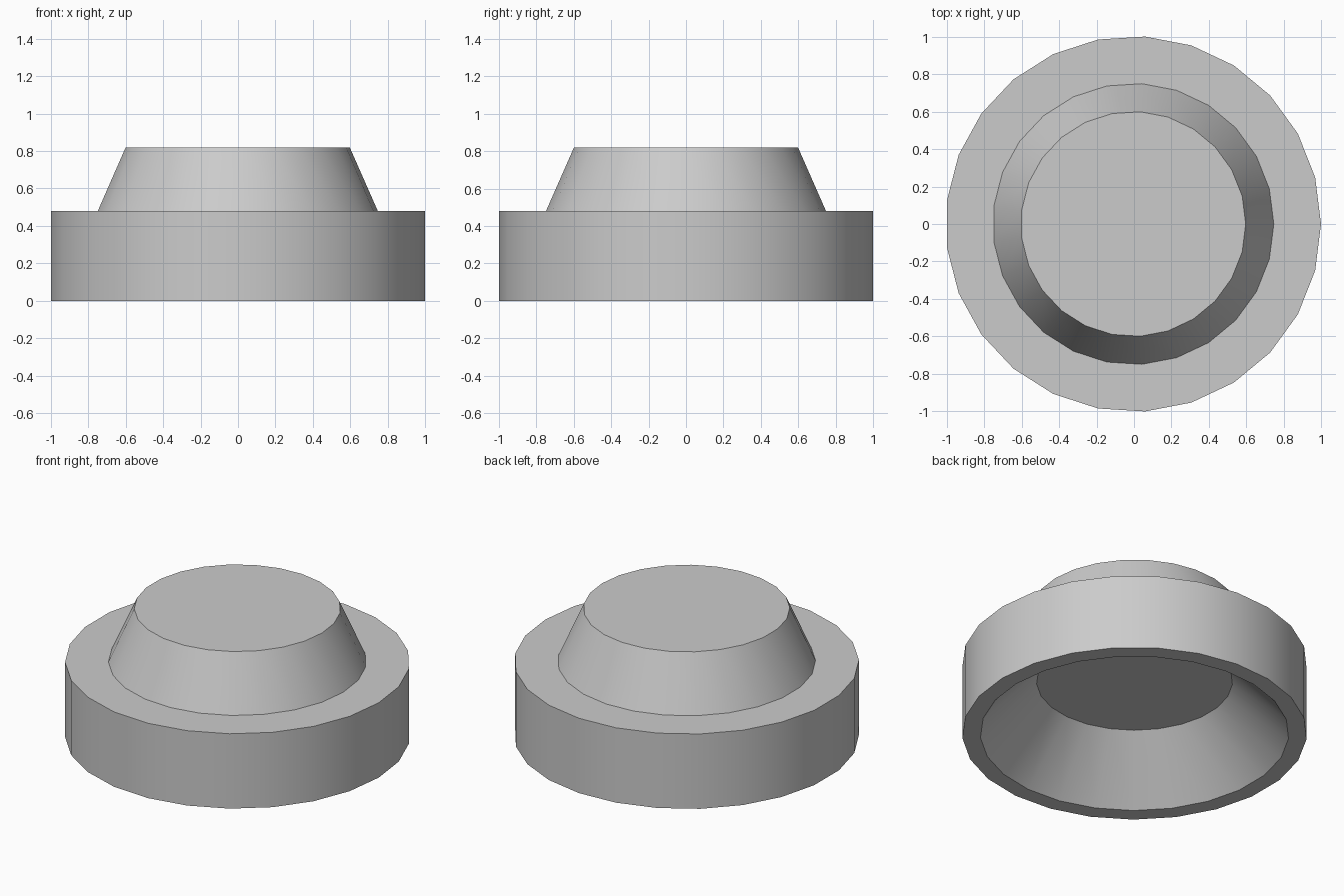
import bpy, bmesh, math

if "Cube" in bpy.data.objects:
    bpy.data.objects.remove(bpy.data.objects["Cube"])

SIDES = 25
CX = -0.004  # an odd-sided ring is slightly off-centre in x

# (radius, height) from the cap centre down the outside and up into the hollow
profile = [(0.60, 0.82), (0.75, 0.48), (1.002, 0.48), (1.002, 0.0),
           (0.897, 0.0), (0.57, 0.35)]

bm = bmesh.new()
rings = []
for r, z in profile:
    rings.append([bm.verts.new((CX + r * math.cos(2 * math.pi * i / SIDES),
                                r * math.sin(2 * math.pi * i / SIDES), z))
                  for i in range(SIDES)])

# walls between neighbouring rings
for a, b in zip(rings, rings[1:]):
    for i in range(SIDES):
        j = (i + 1) % SIDES
        bm.faces.new((a[i], b[i], b[j], a[j]))

# flat top and flat ceiling of the hollow
bm.faces.new(rings[0])
bm.faces.new(rings[-1][::-1])
bmesh.ops.recalc_face_normals(bm, faces=bm.faces[:])

mesh = bpy.data.meshes.new("stepped_cap")
bm.to_mesh(mesh)
bm.free()
cap = bpy.data.objects.new("stepped_cap", mesh)
bpy.context.collection.objects.link(cap)

# smooth round walls, sharp rims
bpy.context.view_layer.objects.active = cap
cap.select_set(True)
bpy.ops.object.shade_smooth_by_angle(angle=math.radians(30))
